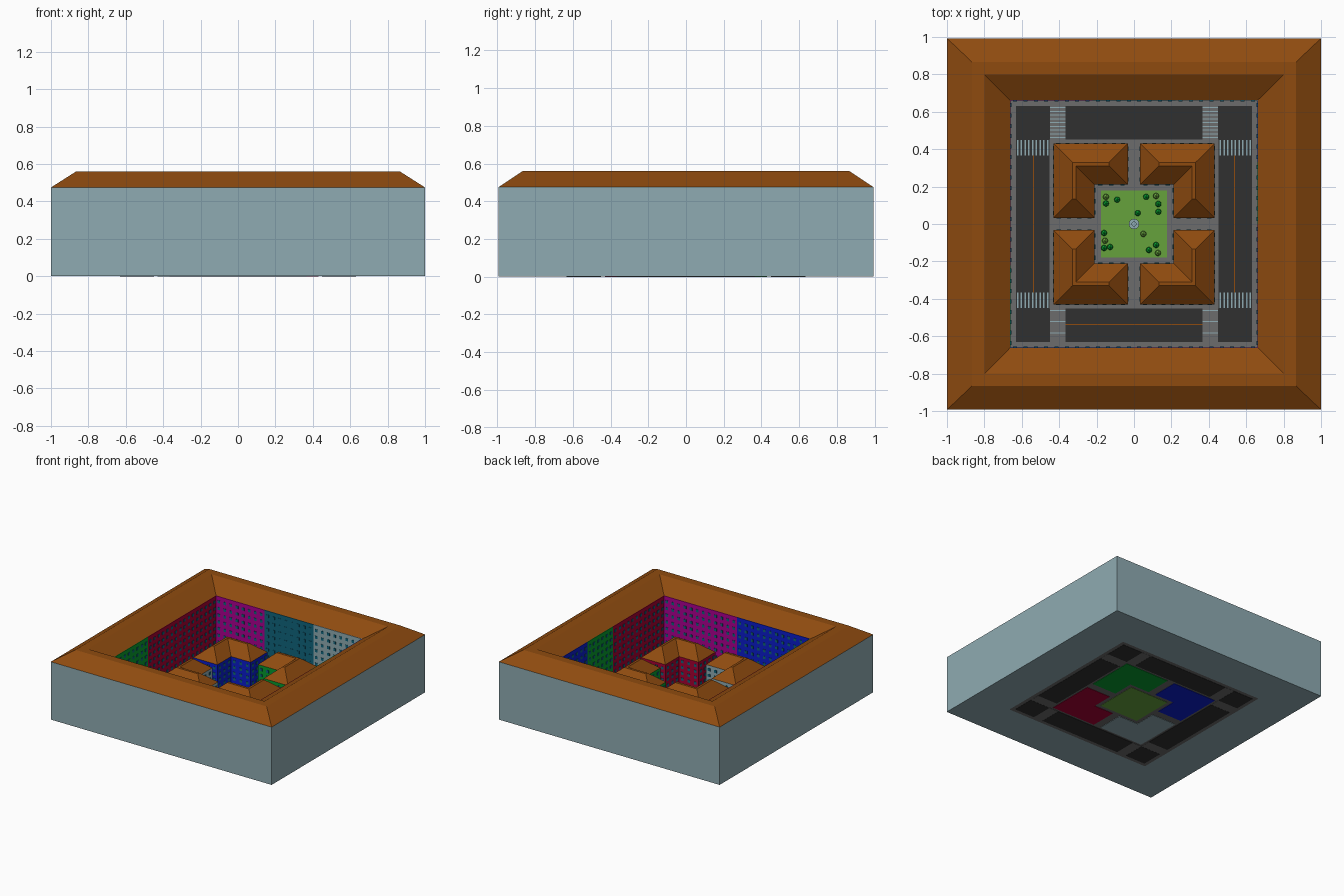
import bpy, bmesh, math

cube = bpy.data.objects.get("Cube")
if cube:
    bpy.data.objects.remove(cube, do_unlink=True)


def material(name, r, g, b):
    col = [(c / 255 / 12.92 if c < 11 else ((c / 255 + 0.055) / 1.055) ** 2.4) for c in (r, g, b)] + [1]
    m = bpy.data.materials.new(name)
    m.use_nodes = True
    m.diffuse_color = col
    m.node_tree.nodes["Principled BSDF"].inputs["Base Color"].default_value = col
    return m


BROWN = material("roof brown", 143, 75, 15)
PALE = material("pale blue grey", 143, 171, 178)
GREY = material("pavement grey", 108, 108, 108)
ROAD = material("asphalt", 48, 48, 48)
GRASS = material("grass green", 102, 162, 60)
CRIMSON = material("crimson", 165, 0, 50)
MAGENTA = material("magenta", 172, 0, 145)
BLUE = material("blue", 10, 28, 205)
GREEN = material("green", 5, 155, 45)
TEAL = material("teal", 15, 100, 125)


def finish(name, bm, *mats):
    mesh = bpy.data.meshes.new(name)
    bm.to_mesh(mesh)
    bm.free()
    for m in mats:
        mesh.materials.append(m)
    obj = bpy.data.objects.new(name, mesh)
    bpy.context.collection.objects.link(obj)
    return obj


def add_box(bm, x0, x1, y0, y1, z0, z1):
    """Box between two corners."""
    vs = bmesh.ops.create_cube(bm, size=1)["verts"]
    bmesh.ops.scale(bm, vec=(abs(x1 - x0), abs(y1 - y0), z1 - z0), verts=vs)
    bmesh.ops.translate(bm, vec=((x0 + x1) / 2, (y0 + y1) / 2, (z0 + z1) / 2), verts=vs)


def boxes(name, mat, items):
    bm = bmesh.new()
    for it in items:
        add_box(bm, *it)
    return finish(name, bm, mat)


def frame(r0, r1, z0, z1):
    """Four boxes making a square ring."""
    return [(-r1, r1, r0, r1, z0, z1), (-r1, r1, -r1, -r0, z0, z1),
            (-r1, -r0, -r0, r0, z0, z1), (r0, r1, -r0, r0, z0, z1)]


def loft(bm, loops, closed=False):
    """Skin between successive vertex loops."""
    rings = [[bm.verts.new(p) for p in lp] for lp in loops]
    n = len(rings[0])
    pairs = list(zip(rings, rings[1:])) + ([(rings[-1], rings[0])] if closed else [])
    for a, b in pairs:
        for i in range(n):
            j = (i + 1) % n
            bm.faces.new((a[i], a[j], b[j], b[i]))
    if not closed:
        bm.faces.new(rings[0])
        bm.faces.new(rings[-1])
    bmesh.ops.recalc_face_normals(bm, faces=bm.faces)


def windows(bm, p, q, z0, z1, step=0.055, size=0.011):
    """Grid of window plates along an axis-aligned wall from p to q."""
    dx, dy = q[0] - p[0], q[1] - p[1]
    length = math.hypot(dx, dy)
    count = max(1, int(length / step))
    rows = int((z1 - z0) / step + 0.01)
    hx, hy = (size, 0.003) if abs(dx) > abs(dy) else (0.003, size)
    for i in range(count):
        t = (i + 0.5) / count
        x, y = p[0] + dx * t, p[1] + dy * t
        for k in range(rows):
            z = z0 + (k + 0.5) * step
            add_box(bm, x - hx, x + hx, y - hy, y + hy, z - size, z + size)


# Outer ring of buildings with a hipped roof
EAVE, RIDGE, IN = 0.475, 0.56, 0.663
section = [(1, 0.002), (1, EAVE), (0.866, RIDGE), (0.8, RIDGE), (IN, EAVE), (IN, 0.002)]
bm = bmesh.new()
loft(bm, [[(sx * r, sy * (0.993 if r == 1 else r), z) for sx, sy in ((-1, -1), (1, -1), (1, 1), (-1, 1))]
          for r, z in section], closed=True)
for f in bm.faces:
    f.material_index = 1 if f.normal.z > 0.3 else 0
finish("outer_buildings", bm, PALE, BROWN)

# Coloured facades facing the courtyard: start, end along each wall
T = IN / 3
H = IN / 2
D = IN - 0.004
facades = {
    "back": [(-IN, -T, MAGENTA), (-T, T, TEAL), (T, IN, PALE)],
    "front": [(-IN, 0, BLUE), (0, IN, MAGENTA)],
    "left_side": [(-IN, 0, CRIMSON), (0, H, GREEN), (H, IN, BLUE)],
    "right_side": [(-IN, -T, GREEN), (-T, IN, CRIMSON)],
}
glass = bmesh.new()
for side, parts in facades.items():
    s = 1 if side in ("back", "left_side") else -1
    for i, (a, b, mat) in enumerate(parts):
        if side in ("back", "front"):
            dims, p, q = (a, b, s * D, s * IN), (a, s * D), (b, s * D)
        else:
            dims, p, q = (s * D, s * IN, a, b), (s * D, a), (s * D, b)
        boxes(f"{side}_facade_{i + 1}", mat, [dims + (0.008, EAVE)])
        windows(glass, p, q, 0.02, EAVE - 0.01)
finish("facade_windows", glass, TEAL)

# Four corner blocks, L-shaped round the park
A, N, B = 0.033, 0.21, 0.43


def ell(sx, sy, i, z):
    a, n, b = A + i, N + i, B - i
    return [(sx * x, sy * y, z) for x, y in ((a, n), (n, n), (n, a), (b, a), (b, b), (a, b))]


glass = bmesh.new()
for name, sx, sy, mat in (("back_left", 1, 1, GREEN), ("back_right", -1, 1, BLUE),
                          ("front_left", 1, -1, CRIMSON), ("front_right", -1, -1, PALE)):
    bm = bmesh.new()
    loft(bm, [ell(sx, sy, 0, 0), ell(sx, sy, 0, 0.27), ell(sx, sy, 0.1, 0.355)])
    for f in bm.faces:
        f.material_index = 1 if f.normal.z > 0.3 else 0
    finish(name + "_block", bm, mat, BROWN)
    pts = ell(sx, sy, 0, 0)
    for p, q in zip(pts, pts[1:] + pts[:1]):
        windows(glass, p, q, 0.02, 0.265, step=0.048)
finish("block_windows", glass, TEAL)

# Pavements
boxes("outer_pavement", GREY, frame(0.63, IN, 0.002, 0.008))
boxes("inner_pavement", GREY, [(-0.453, 0.453, -0.453, 0.453, 0.003, 0.008)])

# Roads: corner squares and straight stretches
E, C, R = 0.365, 0.45, 0.632
road, pads, dark, stripes = [], [], [], []
for s in (-1, 1):
    road += [(-E, E, s * C, s * R, 0, 0.005), (s * C, s * R, -E, E, 0, 0.005)]
    for t in (-1, 1):
        road.append((s * C, s * R, t * C, t * R, 0, 0.005))
        pads += [(s * E, s * C, t * C, t * R, 0.001, 0.005), (s * C, s * R, t * E, t * C, 0.001, 0.005)]
        dark.append((s * C, s * R, t * E, t * C, 0.005, 0.006))
        # Crossing stripes
        for k in range(9):
            u = C + 0.012 + k * 0.02
            stripes.append((s * (u - 0.004), s * (u + 0.004), t * E, t * C, 0.006, 0.008))
            if t > 0 or k % 3 == 0:
                stripes.append((s * E, s * C, t * (u - 0.003), t * (u + 0.003), 0.005, 0.008))
boxes("roads", ROAD, road)
boxes("crossing_pads", GREY, pads)
boxes("crossing_road", ROAD, dark)
boxes("crossing_stripes", PALE, stripes)

# Road centre lines
M, W = 0.538, 0.0025
boxes("centre_lines", BROWN, [(-M - W, -M + W, -E, E, 0.005, 0.007), (M - W, M + W, -E, E, 0.005, 0.007),
                              (-E, E, -M - W, -M + W, 0.005, 0.007)])

# Park lawn
boxes("lawn", GRASS, [(-0.177, 0.177, -0.179, 0.179, 0.001, 0.011)])

# Fountain: basin and centre post
bm = bmesh.new()
for r, z0, z1 in ((0.028, 0.01, 0.025), (0.006, 0.02, 0.055), (0.013, 0.045, 0.05)):
    vs = bmesh.ops.create_cone(bm, cap_ends=True, segments=16, radius1=r, radius2=r, depth=z1 - z0)["verts"]
    bmesh.ops.translate(bm, vec=(0, 0, (z0 + z1) / 2), verts=vs)
finish("fountain", bm, PALE)


# Bushes in two greens
def bushes(name, mat, spots):
    bm = bmesh.new()
    for x, y in spots:
        vs = bmesh.ops.create_icosphere(bm, subdivisions=1, radius=0.018)["verts"]
        bmesh.ops.translate(bm, vec=(x, y, 0.024), verts=vs)
    finish(name, bm, mat)


bushes("dark_bushes", GREEN, [(-.15, .11), (-.09, .13), (.065, .145), (.13, .107), (.13, .065), (.02, .058),
                              (-.16, -.048), (-.16, -.128), (-.128, -.123), (.08, -.139), (.118, -.112)])
bushes("light_bushes", GRASS, [(-.15, .145), (.118, .15), (.05, -.053), (-.155, -.09), (.128, -.155)])
